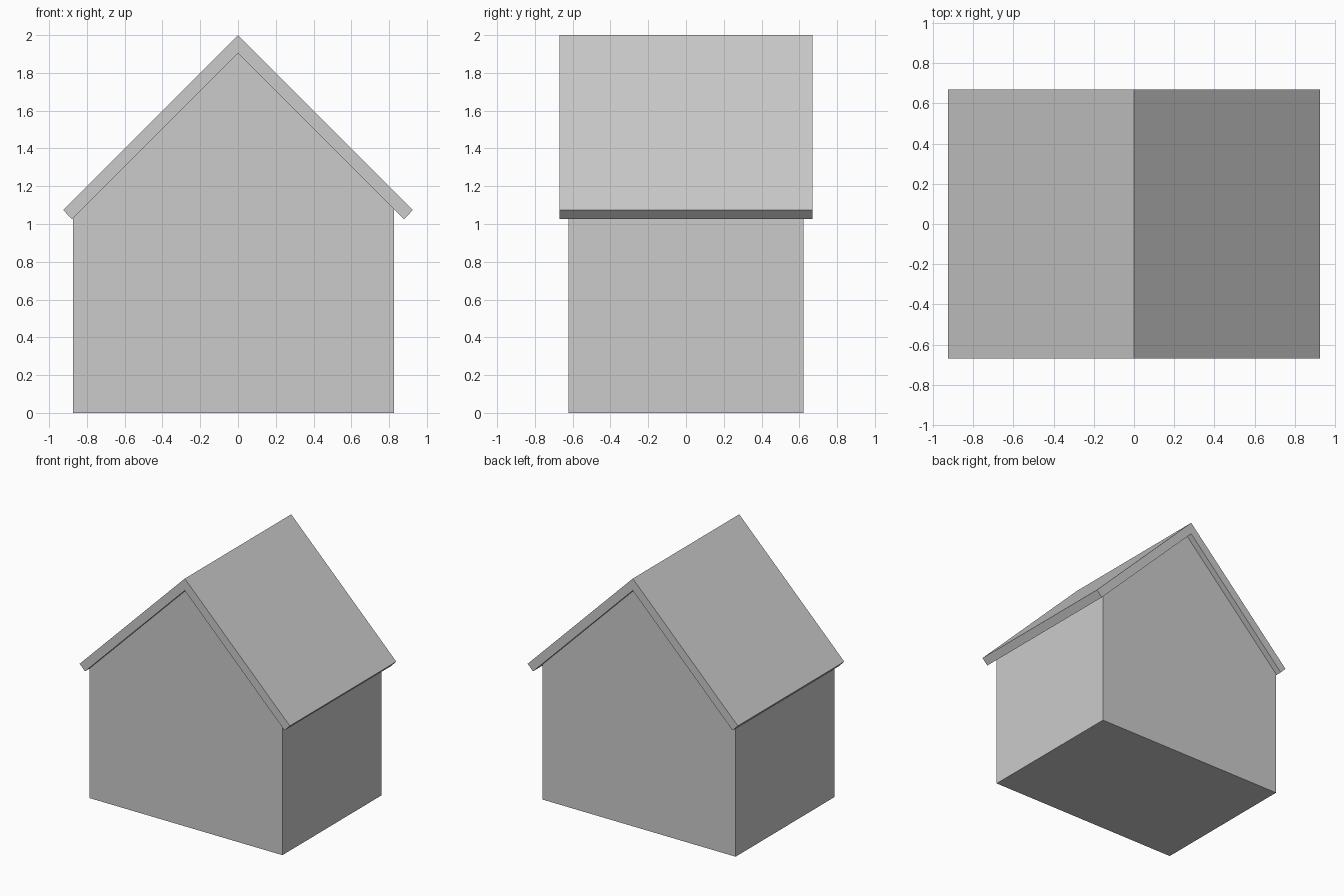
import bpy
import bmesh

if "Cube" in bpy.data.objects:
    bpy.data.objects.remove(bpy.data.objects["Cube"])


def prism(name, profile, y0, y1):
    """Extrude an x-z profile along y into a closed solid."""
    bm = bmesh.new()
    face = bm.faces.new([bm.verts.new((x, y0, z)) for x, z in profile])
    ext = bmesh.ops.extrude_face_region(bm, geom=[face])
    moved = [v for v in ext["geom"] if isinstance(v, bmesh.types.BMVert)]
    bmesh.ops.translate(bm, verts=moved, vec=(0, y1 - y0, 0))
    bmesh.ops.recalc_face_normals(bm, faces=bm.faces[:])
    mesh = bpy.data.meshes.new(name)
    bm.to_mesh(mesh)
    bm.free()
    obj = bpy.data.objects.new(name, mesh)
    bpy.context.collection.objects.link(obj)
    return obj


ridge, soffit = 2.0, 1.905     # outer and inner roof apex heights
left, right = -0.873, 0.827    # walls sit slightly off centre
eave, lip = 0.926, 0.879       # outer and inner eave corners

# House body with gable ends, closed against the 45 degree roof underside
prism("house_body",
      [(left, 0), (right, 0), (right, soffit - right),
       (0, soffit), (left, soffit + left)],
      -0.622, 0.622)

# Roof: one folded slab overhanging the gables and eaves
half = [(eave, ridge - eave), (lip, soffit - lip)]
prism("roof",
      [(0, ridge)] + half + [(0, soffit)] + [(-x, z) for x, z in reversed(half)],
      -0.67, 0.67)
